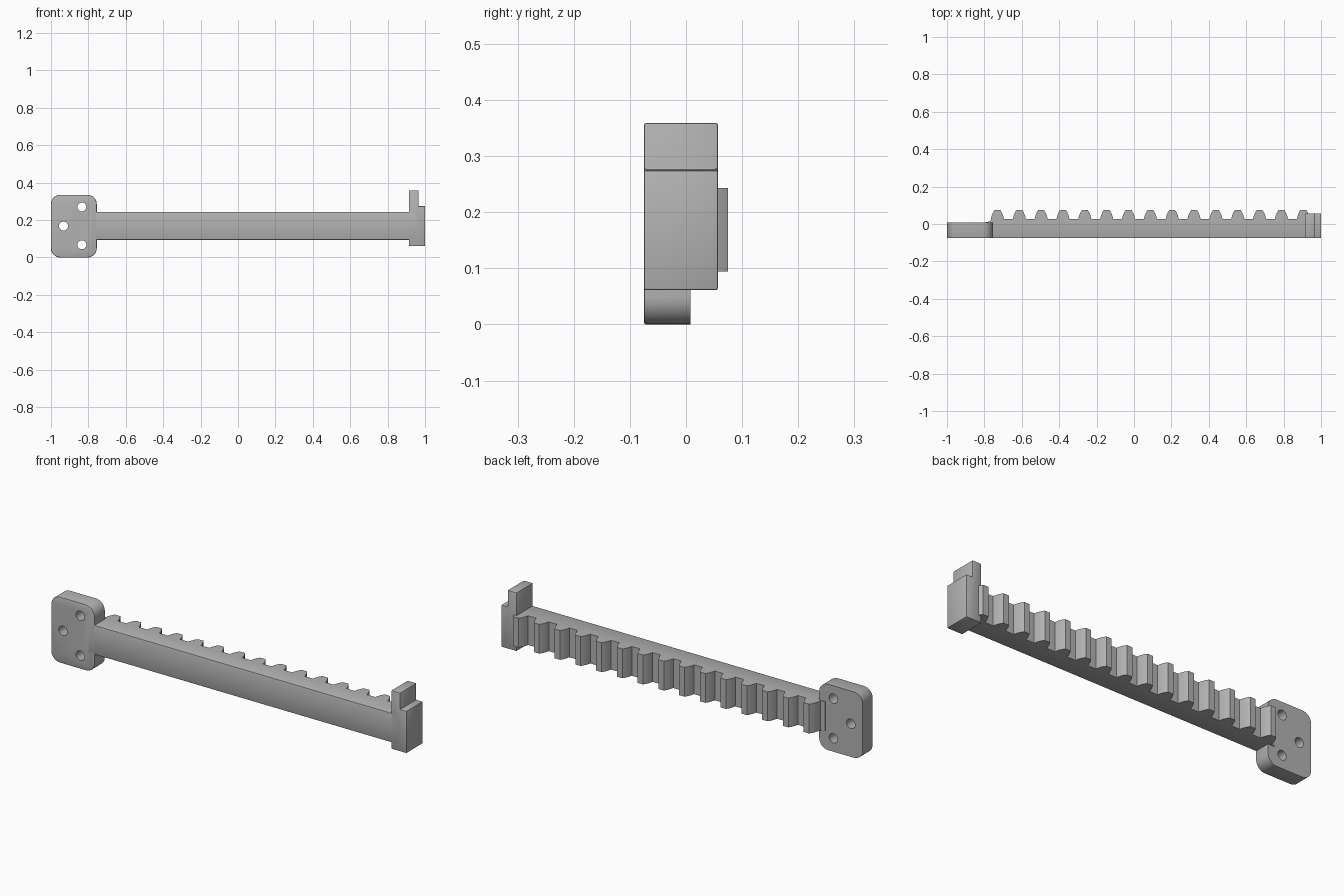
import bpy
import bmesh
from math import cos, sin, pi, radians

if "Cube" in bpy.data.objects:
    bpy.data.objects.remove(bpy.data.objects["Cube"], do_unlink=True)

FRONT = -0.075      # shared front plane
SOFT = 0.004        # small softened edge

grey = bpy.data.materials.new("plain grey")
grey.use_nodes = True
grey.diffuse_color = (0.45, 0.45, 0.45, 1)
grey.node_tree.nodes["Principled BSDF"].inputs["Base Color"].default_value = grey.diffuse_color


def prism(name, outline, axis, low, high, soften=None):
    """Extrude a 2D outline along y or z; bevel the edges chosen by soften."""
    bm = bmesh.new()

    def place(a, b):
        return (a, low, b) if axis == "y" else (a, b, low)

    face = bm.faces.new([bm.verts.new(place(a, b)) for a, b in outline])
    grown = bmesh.ops.extrude_face_region(bm, geom=[face])["geom"]
    for v in grown:
        if isinstance(v, bmesh.types.BMVert):
            v.co["xyz".index(axis)] = high
    bmesh.ops.recalc_face_normals(bm, faces=bm.faces)
    if soften:
        edges = [e for e in bm.edges if soften(e)]
        bmesh.ops.bevel(bm, geom=edges, offset=SOFT, segments=2, profile=0.5, affect="EDGES")
    mesh = bpy.data.meshes.new(name)
    bm.to_mesh(mesh)
    bm.free()
    mesh.materials.append(grey)
    ob = bpy.data.objects.new(name, mesh)
    bpy.context.collection.objects.link(ob)
    return ob


def arc(cx, cz, r, start, end, steps):
    return [(cx + r * cos(start + (end - start) * i / steps),
             cz + r * sin(start + (end - start) * i / steps)) for i in range(steps + 1)]


def front_edge(e):
    return all(v.co.y < FRONT + 0.001 for v in e.verts)


def smooth(ob):
    bpy.ops.object.select_all(action="DESELECT")
    ob.select_set(True)
    bpy.context.view_layer.objects.active = ob
    bpy.ops.object.shade_smooth_by_angle(angle=radians(30))


# Mounting plate with rounded corners
left, right, top, r = -1.0, -0.755, 0.335, 0.05
outline = []
for i, (cx, cz) in enumerate([(right - r, top - r), (left + r, top - r),
                              (left + r, r), (right - r, r)]):
    outline += arc(cx, cz, r, i * pi / 2, (i + 1) * pi / 2, 8)
plate = prism("mounting_plate", outline, "y", FRONT, 0.008, front_edge)

# Three screw holes cut through the plate
cutters = []
for x, z in [(-0.835, 0.27), (-0.933, 0.168), (-0.835, 0.068)]:
    cutter = prism("hole_cutter", arc(x, z, 0.024, 0, 2 * pi * 31 / 32, 31), "y", -0.2, 0.2)
    cutter.hide_render = True
    cutters.append(cutter)
    mod = plate.modifiers.new("hole", "BOOLEAN")
    mod.object = cutter
    mod.operation = "DIFFERENCE"
    mod.solver = "EXACT"
smooth(plate)
for mod in [m.name for m in plate.modifiers if m.type == "BOOLEAN"]:
    bpy.ops.object.modifier_apply(modifier=mod)
for cutter in cutters:
    bpy.data.objects.remove(cutter, do_unlink=True)

# Toothed bar: one profile seen from above, extruded upward
ROOT, PITCH, FIRST = 0.027, 0.1168, -0.73
flank = [(0.035, ROOT), (0.031, 0.043), (0.024, 0.061), (0.015, 0.075)]
profile = [(0.95, FRONT), (-0.79, FRONT), (-0.79, 0.01), (-0.768, 0.015)]
for i in range(15):
    cx = FIRST + i * PITCH
    profile += [(cx - w, y) for w, y in flank]
    profile += [(cx + w, y) for w, y in reversed(flank)]
profile.append((0.95, ROOT))
rack = prism("toothed_bar", profile, "z", 0.094, 0.243,
             lambda e: front_edge(e) and abs(e.verts[0].co.x - e.verts[1].co.x) > 1)
smooth(rack)

# Stepped end stop with a raised tab
stop = prism("end_stop", [(0.914, 0.061), (1.0, 0.061), (1.0, 0.275), (0.965, 0.275),
                          (0.965, 0.359), (0.914, 0.359)], "y", FRONT, 0.057,
             lambda e: True)
smooth(stop)
